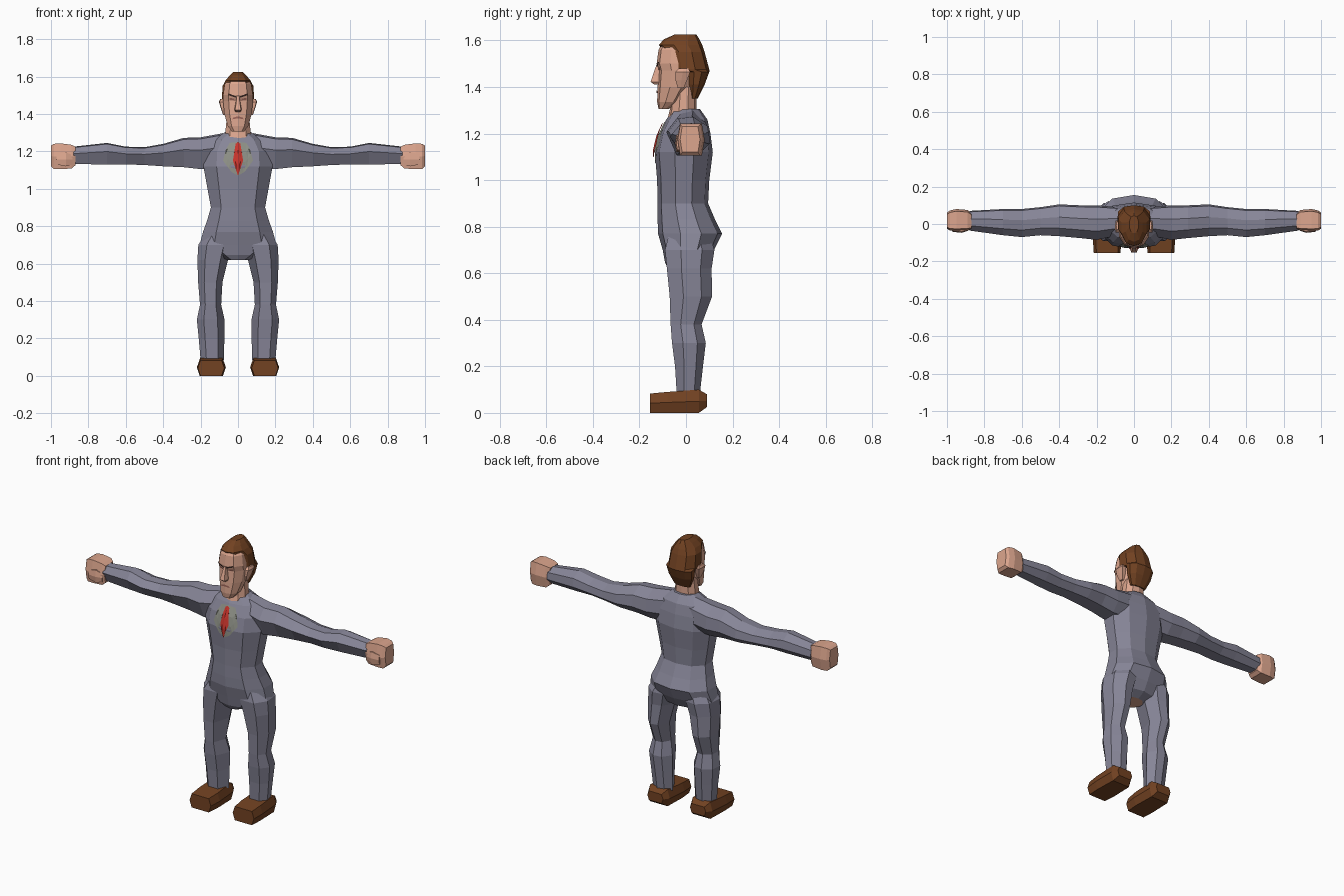
import bpy
import bmesh
from mathutils import Vector
from mathutils.bvhtree import BVHTree

default_cube = bpy.data.objects.get("Cube")
if default_cube:
    bpy.data.objects.remove(default_cube, do_unlink=True)


def make_material(name, red, green, blue):
    material = bpy.data.materials.new(name)
    material.use_nodes = True
    color = (red, green, blue, 1)
    material.diffuse_color = color
    shader = next(n for n in material.node_tree.nodes if n.type == "BSDF_PRINCIPLED")
    shader.inputs["Base Color"].default_value = color
    return material


suit = make_material("suit grey", .24, .235, .31)
skin = make_material("skin", .72, .38, .27)
brown = make_material("hair and shoe brown", .17, .055, .016)
red = make_material("tie red", .58, .035, .025)
shirt = make_material("shirt grey", .27, .28, .24)
dark = make_material("brow dark", .04, .02, .016)
lip = make_material("lip", .33, .13, .1)

# Cross-section outlines in a unit square
BODY = [(0, -1), (.62, -.85), (1, -.3), (1, .35), (.62, .86),
        (0, 1), (-.62, .86), (-1, .35), (-1, -.3), (-.62, -.85)]
LIMB = [(-.5, -1), (.5, -1), (1, -.35), (.9, .5), (.2, 1), (-.5, .9), (-1, .2)]
BLOCK = [(-.8, -1), (.8, -1), (1, 0), (.8, 1), (-.8, 1), (-1, 0)]
AXES = {"x": lambda t, a, b: (t, a, b),
        "y": lambda t, a, b: (a, t, b),
        "z": lambda t, a, b: (a, b, t)}


def finish(name, bm, materials, mirrored):
    bmesh.ops.recalc_face_normals(bm, faces=bm.faces)
    mesh = bpy.data.meshes.new(name)
    bm.to_mesh(mesh)
    bm.free()
    for material in materials:
        mesh.materials.append(material)
    obj = bpy.data.objects.new(name, mesh)
    bpy.context.collection.objects.link(obj)
    if mirrored:
        obj.modifiers.new("Mirror", "MIRROR")
    return obj


def loft(name, axis, outline, rings, material, mirrored=False):
    """Skin rings of (position, low a, high a, low b, high b) along an axis."""
    bm = bmesh.new()
    loops = []
    for t, a0, a1, b0, b1 in rings:
        loops.append([bm.verts.new(AXES[axis](
            t, (a0 + a1 + u * (a1 - a0)) / 2, (b0 + b1 + v * (b1 - b0)) / 2))
            for u, v in outline])
    count = len(outline)
    for low, high in zip(loops, loops[1:]):
        for i in range(count):
            j = (i + 1) % count
            bm.faces.new((low[i], low[j], high[j], high[i]))
    bm.faces.new(loops[0])
    bm.faces.new(loops[-1])
    return finish(name, bm, [material], mirrored)


def symmetric(rings):
    """Expand (height, half width, front, back) to full rings."""
    return [(z, -w, w, front, back) for z, w, front, back in rings]


def plate(name, host, points, material, lift=.005, ridge=0):
    """Lay a mirrored thin patch of (x, z) points on the front of a part."""
    tree = BVHTree.FromPolygons([v.co for v in host.data.vertices],
                                [p.vertices for p in host.data.polygons])
    bm = bmesh.new()
    bm.faces.new([bm.verts.new((x, 0, z)) for x, z in points])
    bmesh.ops.triangulate(bm, faces=bm.faces)
    bmesh.ops.subdivide_edges(bm, edges=bm.edges, cuts=2, use_grid_fill=True)
    width = max(x for x, z in points)
    for v in bm.verts:
        hit = tree.ray_cast(Vector((v.co.x, -1, v.co.z)), Vector((0, 1, 0)))[0]
        if hit:
            v.co.y = hit.y - lift - ridge * (1 - v.co.x / width)
    obj = finish(name, bm, [material], True)
    for face in obj.data.polygons:
        if face.normal.y > 0:
            face.flip()
    return obj


# Jacket body
torso = loft("jacket", "z", BODY, symmetric([
    (.62, .06, -.075, .04),
    (.645, .11, -.09, .09),
    (.7, .205, -.1, .12),
    (.77, .187, -.12, .155),
    (.83, .165, -.122, .125),
    (.9, .145, -.122, .095),
    (1, .163, -.124, .1),
    (1.12, .185, -.134, .115),
    (1.2, .18, -.115, .105),
    (1.26, .14, -.085, .092),
    (1.305, .065, -.055, .06)]), suit)
# Underside between the legs
torso.data.materials.append(skin)
for face in torso.data.polygons:
    if face.center.z < .622:
        face.material_index = 1

# Sleeves, cuffs end at the hands
loft("sleeves", "x", LIMB, [
    (.08, -.06, .09, 1.11, 1.297),
    (.2, -.085, .1, 1.105, 1.275),
    (.29, -.075, .1, 1.115, 1.272),
    (.4, -.065, .105, 1.12, 1.24),
    (.5, -.06, .09, 1.127, 1.222),
    (.6, -.07, .08, 1.13, 1.225),
    (.7, -.06, .08, 1.13, 1.245),
    (.88, -.035, .07, 1.132, 1.225)], suit, True)

# Closed hands with thumbs
loft("hands", "x", BLOCK, [
    (.87, -.03, .06, 1.125, 1.225),
    (.89, -.035, .075, 1.108, 1.235),
    (.95, -.038, .08, 1.105, 1.243),
    (.985, -.035, .072, 1.105, 1.24),
    (1, -.025, .06, 1.12, 1.23)], skin, True)
loft("thumbs", "x", BLOCK, [
    (.885, -.035, .01, 1.13, 1.18),
    (.92, -.047, .01, 1.12, 1.195),
    (.97, -.042, .01, 1.13, 1.185)], skin, True)

# Trouser legs
loft("trouser_legs", "z", LIMB, [
    (.085, .075, .2, -.04, .06),
    (.2, .073, .21, -.047, .073),
    (.3, .072, .22, -.06, .085),
    (.38, .09, .203, -.066, .067),
    (.5, .083, .213, -.07, .112),
    (.62, .053, .217, -.082, .11),
    (.7, .03, .212, -.09, .122),
    (.78, .02, .16, -.07, .1)], suit, True)

# Shoes, from toe to heel
loft("shoes", "y", BLOCK, [
    (-.155, .073, .215, 0, .083),
    (-.08, .065, .22, 0, .09),
    (.055, .07, .215, 0, .1),
    (.09, .09, .195, .025, .08)], brown, True)

# Neck and head
loft("neck", "z", BODY, symmetric([
    (1.26, .075, -.08, .05),
    (1.3, .068, -.07, .045),
    (1.4, .058, -.06, .045)]), skin)
head = loft("head", "z", BODY, symmetric([
    (1.305, .032, -.118, -.075),
    (1.335, .055, -.124, -.02),
    (1.4, .073, -.122, .03),
    (1.47, .08, -.117, .04),
    (1.5, .08, -.126, .04),
    (1.56, .071, -.118, .04),
    (1.592, .045, -.1, .03)]), skin)

# Hair swept back over the crown
loft("hair", "z", BODY, symmetric([
    (1.35, .05, .015, .05),
    (1.41, .076, .005, .08),
    (1.465, .085, 0, .1),
    (1.475, .087, -.085, .1),
    (1.55, .082, -.09, .08),
    (1.58, .066, -.117, .07),
    (1.605, .045, -.095, .058),
    (1.625, .025, -.05, .045)]), brown)

# Ears and nose
loft("ears", "z", BLOCK, [
    (1.395, .065, .08, -.035, -.01),
    (1.43, .065, .092, -.045, .005),
    (1.465, .07, .102, -.045, .018),
    (1.48, .07, .095, -.03, .01)], skin, True)
loft("nose", "z", BLOCK, symmetric([
    (1.41, .012, -.135, -.1),
    (1.422, .02, -.152, -.1),
    (1.45, .014, -.143, -.1),
    (1.495, .008, -.127, -.1)]), skin)

# Face details
plate("eyes", head, [(.016, 1.472), (.046, 1.476), (.044, 1.486), (.02, 1.482)], lip, .003)
plate("brows", head, [(.01, 1.486), (.05, 1.5), (.05, 1.51), (.012, 1.495)], dark)
plate("mouth", head, [(0, 1.377), (.03, 1.371), (.026, 1.38), (0, 1.388)], lip)

# Shirt front and tie
plate("shirt_front", torso, [(0, 1.07), (.035, 1.09), (.08, 1.15),
                             (.065, 1.21), (.045, 1.245), (0, 1.25)], shirt, .003)
plate("tie", torso, [(0, 1.07), (.027, 1.15), (.018, 1.21), (.013, 1.24),
                     (0, 1.25)], red, .006, .004)
